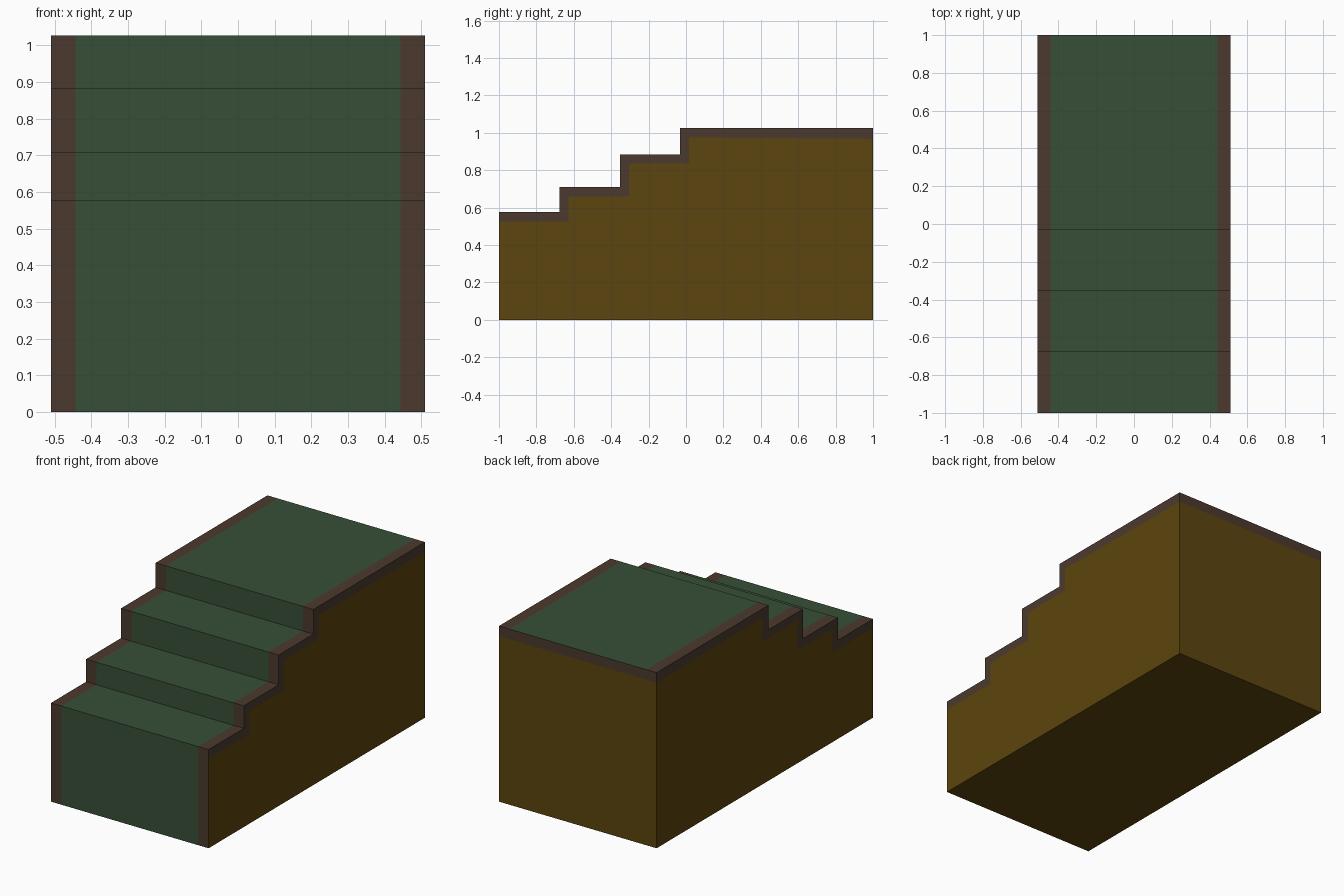
import bpy, bmesh

if "Cube" in bpy.data.objects:
    bpy.data.objects.remove(bpy.data.objects["Cube"])


def srgb(r, g, b):
    lin = [(c / 255 / 12.92) if c < 11 else ((c / 255 + 0.055) / 1.055) ** 2.4 for c in (r, g, b)]
    return (*lin, 1.0)


def material(name, rgb):
    m = bpy.data.materials.new(name)
    m.diffuse_color = srgb(*rgb)
    m.use_nodes = True
    m.node_tree.nodes["Principled BSDF"].inputs["Base Color"].default_value = m.diffuse_color
    return m


GRASS, EDGE, EARTH = 0, 1, 2
materials = [material("grass green", (55, 79, 55)),
             material("dark brown edging", (75, 58, 46)),
             material("ochre earth", (92, 69, 14))]

# Side profile: front bottom, up the steps, then to the back edge
W, INNER = 0.51, 0.443
outer = [(-1, 0.577), (-0.675, 0.577), (-0.675, 0.709), (-0.353, 0.709),
         (-0.353, 0.883), (-0.032, 0.883), (-0.032, 1.027), (1, 1.027)]
# Lower edge of the brown band on the sides
band = [(-1, 0.525), (-0.627, 0.525), (-0.627, 0.66), (-0.304, 0.66),
        (-0.304, 0.837), (0.016, 0.837), (0.016, 0.975), (1, 0.968)]
back_z = band[-1][1]

bm = bmesh.new()


def face(points, mat):
    f = bm.faces.new([bm.verts.new(p) for p in points])
    f.material_index = mat


# Front, treads and risers: grass runner between two brown edgings
xs = [-W, -INNER, INNER, W]
path = [(-1, 0), band[0]] + outer
for (y0, z0), (y1, z1) in zip(path, path[1:]):
    for i, mat in enumerate((EDGE, GRASS, EDGE)):
        a, b = xs[i], xs[i + 1]
        face([(a, y0, z0), (b, y0, z0), (b, y1, z1), (a, y1, z1)], mat)

# Both sides: stepped brown band over the earth wall
for x in (-W, W):
    for i in range(len(outer) - 1):
        face([(x, *p) for p in (outer[i], outer[i + 1], band[i + 1], band[i])], EDGE)
    face([(x, *p) for p in [(-1, 0)] + band + [(1, 0)]], EARTH)

# Back wall with its brown top band, and the underside
face([(x, 1, 1.027) for x in xs] + [(W, 1, back_z), (-W, 1, back_z)], EDGE)
face([(-W, 1, 0), (W, 1, 0), (W, 1, back_z), (-W, 1, back_z)], EARTH)
face([(x, -1, 0) for x in xs] + [(W, 1, 0), (-W, 1, 0)], EARTH)

bmesh.ops.remove_doubles(bm, verts=bm.verts[:], dist=0.0001)
bmesh.ops.recalc_face_normals(bm, faces=bm.faces[:])

mesh = bpy.data.meshes.new("stepped_terrain_block")
bm.to_mesh(mesh)
bm.free()
for m in materials:
    mesh.materials.append(m)
block = bpy.data.objects.new("stepped_terrain_block", mesh)
bpy.context.collection.objects.link(block)
